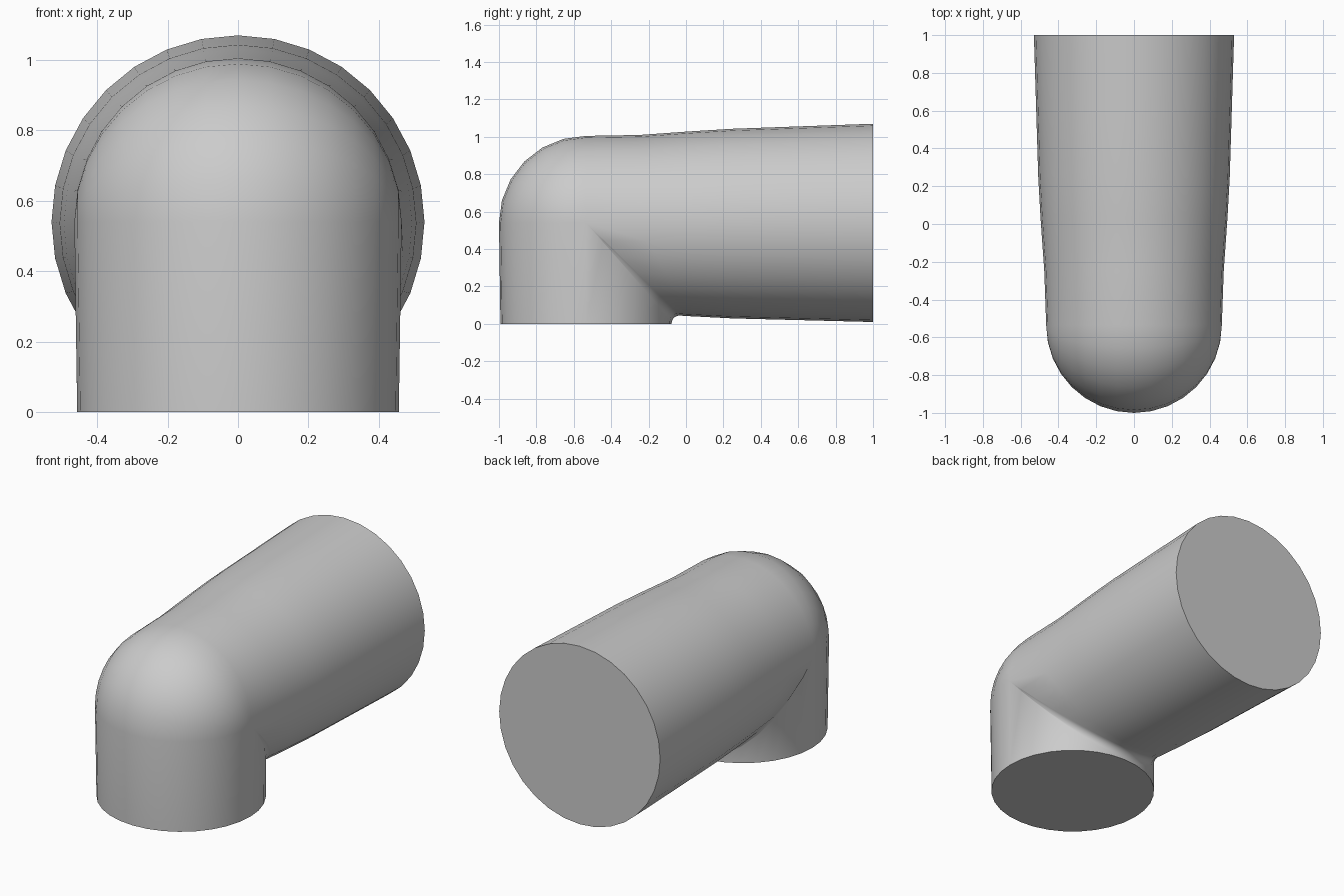
import bpy, bmesh, math

if "Cube" in bpy.data.objects:
    bpy.data.objects.remove(bpy.data.objects["Cube"])

SEG, STEPS = 32, 7          # sides around the pipe, rings through the bend
YC, ZC, R0 = -0.535, 0.54, 0.465   # bend centre and radius
FILLET = 0.042


def lerp_table(y, table):
    for (a, va), (b, vb) in zip(table, table[1:]):
        if y <= b:
            return va + (vb - va) * max(0, (y - a) / (b - a))
    return table[-1][1]


def radius(y):
    return lerp_table(y, [(YC, R0), (-0.25, 0.475), (0.0, 0.493), (0.25, 0.507), (1, 0.53)])


def centre(y):
    return lerp_table(y, [(YC, ZC), (-0.25, 0.535), (0.0, 0.535), (1, 0.54)])


angles = [2 * math.pi * i / SEG for i in range(SEG)]
rings = []

# Round foot opening; negative sine is the outer side of the bend
rings.append([(0.457 * math.cos(t), YC + 0.457 * math.sin(t), 0) for t in angles])

# Bend: spherical outside, tight filleted mitre inside
for k in range(STEPS):
    u = k / (STEPS - 1)
    phi = u * math.pi / 2
    ring = []
    for t in angles:
        s, c = math.sin(t), math.cos(t)
        if s <= 1e-6:
            ring.append((R0 * c, YC + R0 * s * math.cos(phi), ZC - R0 * s * math.sin(phi)))
        else:
            f = FILLET * s
            ya = YC + 0.458 * s
            yb = ya + f
            zb = centre(yb) - radius(yb) * s
            x = c * (0.46 + (radius(yb) - 0.46) * u) if s < 1 else 0
            ring.append((x, yb - f * math.cos(phi), zb - f * (1 - math.sin(phi))))
    rings.append(ring)

# Flaring horizontal arm
for base, skew in ((-0.25, 0.26), (0.03, 0.05), (0.25, 0), (0.6, 0), (1, 0)):
    ring = []
    for t in angles:
        s = math.sin(t)
        y = base + skew * max(0, s)
        ring.append((radius(y) * math.cos(t), y, centre(y) - radius(y) * s))
    rings.append(ring)

# Loft the rings and cap both ends
bm = bmesh.new()
loops = [[bm.verts.new(p) for p in ring] for ring in rings]
for a, b in zip(loops, loops[1:]):
    for i in range(SEG):
        j = (i + 1) % SEG
        bm.faces.new((a[i], a[j], b[j], b[i]))
bm.faces.new(loops[0][::-1])
bm.faces.new(loops[-1])
bmesh.ops.remove_doubles(bm, verts=bm.verts, dist=0.002)
bmesh.ops.recalc_face_normals(bm, faces=bm.faces)

mesh = bpy.data.meshes.new("elbow_pipe")
bm.to_mesh(mesh)
bm.free()
pipe = bpy.data.objects.new("elbow_pipe", mesh)
bpy.context.collection.objects.link(pipe)
bpy.context.view_layer.objects.active = pipe
pipe.select_set(True)
bpy.ops.object.shade_smooth_by_angle(angle=math.radians(50))
